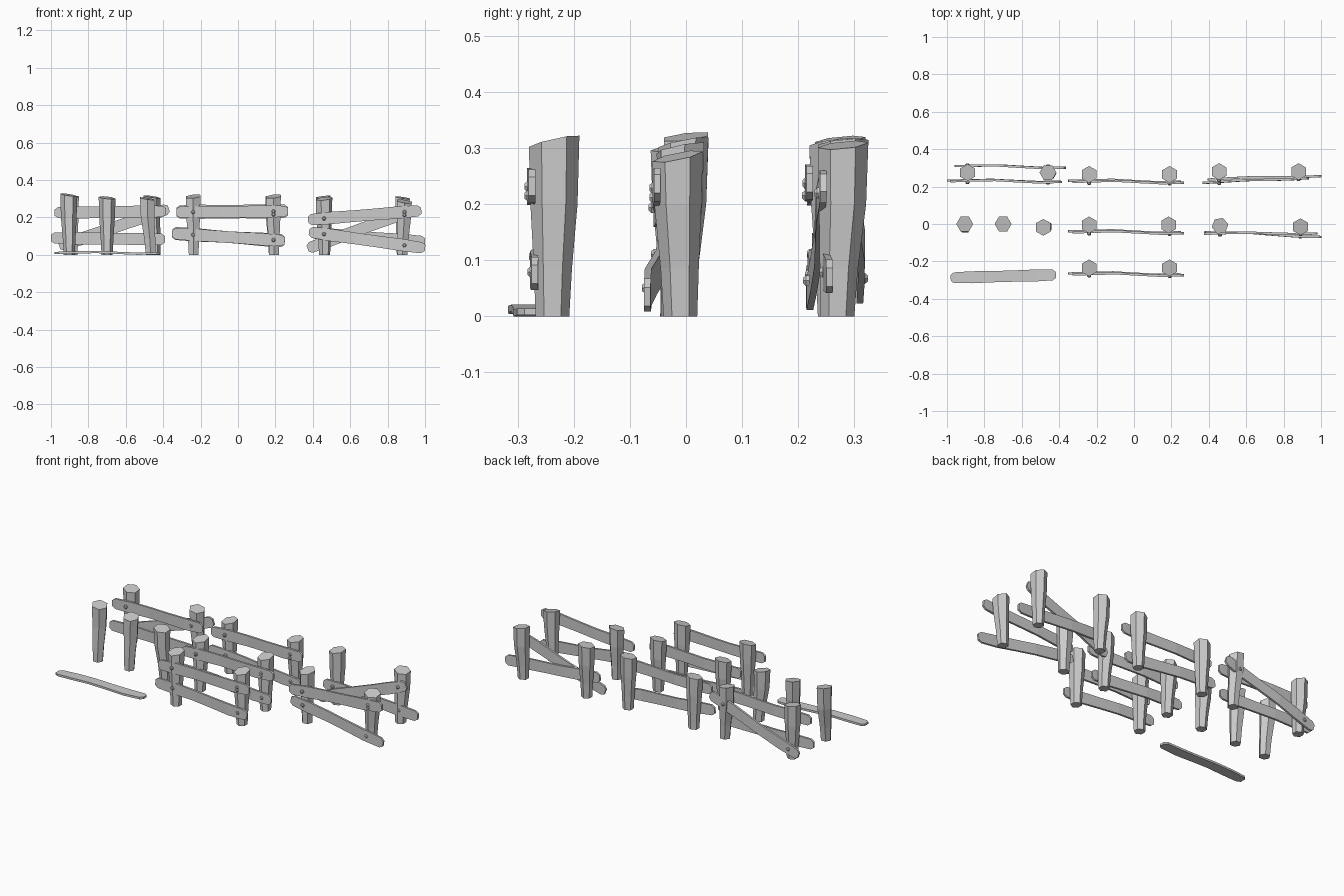
import bpy, bmesh
from math import cos, sin, pi, radians, hypot
from mathutils import Vector

if "Cube" in bpy.data.objects:
    bpy.data.objects.remove(bpy.data.objects["Cube"])


def loft(name, rings):
    """Closed solid skinned through rings of equal point count."""
    bm = bmesh.new()
    vs = [[bm.verts.new(p) for p in r] for r in rings]
    n = len(rings[0])
    for a, b in zip(vs, vs[1:]):
        for i in range(n):
            j = (i + 1) % n
            bm.faces.new((a[i], a[j], b[j], b[i]))
    bm.faces.new(vs[0])
    bm.faces.new(vs[-1])
    bmesh.ops.recalc_face_normals(bm, faces=bm.faces)
    me = bpy.data.meshes.new(name)
    bm.to_mesh(me)
    bm.free()
    ob = bpy.data.objects.new(name, me)
    bpy.context.collection.objects.link(ob)
    return ob


def post(x, y, bx=0.0, by=0.0, h=0.31, sx=0.0, sy=0.2, rot=30):
    """Six-sided post, wider at the top; bx, by shift the foot, sx, sy slope the top."""
    rings = []
    for z, r, k in ((0, .03, 1), (.085, .034, .75), (.2, .042, .1), (h, .045, 0)):
        ring = []
        for i in range(6):
            a = radians(rot) + i * pi / 3
            dx, dy = r * cos(a), r * sin(a)
            dz = sx * dx + sy * dy if z == h else 0
            ring.append((x + bx * k + dx, y + by * k + dy, z + dz))
        rings.append(ring)
    loft("fence_post", rings)


def board(name, a, b, wave, height=.066, thick=.012):
    """Warped board from a to b with rounded ends; wave is the sideways warp."""
    a, b = Vector(a), Vector(b)
    d = b - a
    flat = name == "fallen_board"
    across = Vector((-d.y, d.x, 0)).normalized() if flat else \
        Vector((-d.z, 0, d.x)) / hypot(d.x, d.z)
    out = Vector((0, 0, 1)) if flat else Vector((0, 1, 0))
    stations = ((0, .5, 0), (.03, .9, 0), (.2, 1, .6), (.4, .94, 1), (.6, .94, .1),
                (.8, 1, -.7), (.97, .9, -.2), (1, .5, -.2))
    rings = []
    for t, w, s in stations:
        c = a + d * t + out * (wave * s)
        u, v = across * (height * w / 2), out * (thick / 2)
        rings.append([c - u - v, c + u - v, c + u + v, c - u + v])
    loft(name, rings)


def nail(x, y, z, side=-1):
    """Six-sided nail head facing front (side -1) or back (side 1)."""
    rings = [[(x + r * cos(i * pi / 3), y + side * o, z + r * sin(i * pi / 3))
              for i in range(6)] for o, r in ((-.005, .011), (.004, .011), (.009, .006))]
    loft("nail_head", rings)


def rail(a, b, wave, posts, side=-1):
    """Rail with a nail where it crosses each post."""
    board("fence_rail", a, b, wave)
    for px in posts:
        t = (px - a[0]) / (b[0] - a[0])
        p = Vector(a).lerp(Vector(b), t)
        nail(px, p.y + side * .006, p.z, side)


# Posts, back row to front row
post(-.89, .275, .005, -.005, .315, -.12, .1)
post(-.46, .275, .015, -.005, .31, -.15, .1, 0)
post(-.24, .265, .003, 0, .305, .15, .15)
post(.19, .265, .003, 0, .31, .12, .12)
post(.455, .28, .005, -.01, .31, .12, .1)
post(.88, .28, -.005, -.01, .305, -.15, .1)
post(-.905, 0, .003, -.02, .32, -.15, .12, 0)
post(-.70, 0, .0, -.015, .305, -.1, .15, 0)
post(-.485, -.018, .018, .005, .30, -.15, .1)
post(-.24, -.005, .003, -.01, .30, .12, .2)
post(.185, -.005, .006, -.01, .31, .1, .2)
post(.46, -.01, .003, -.005, .30, .12, .2, 10)
post(.89, -.015, -.01, .005, .285, -.15, .2)
for px in (-.24, .19):
    post(px, -.235, .003, -.003, .312, .1, .22)

# Back left section: two front rails and a brace on the rear
lp = (-.89, -.46)
rail((-.98, .229, .225), (-.385, .226, .232), .007, lp)
rail((-1, .232, .09), (-.39, .228, .083), .006, lp)
rail((-.955, .31, .045), (-.37, .302, .247), .006, lp, 1)

# Centre sections: the same pair of rails in three rows
for y, dz in ((.225, .006), (-.045, -.004), (-.27, 0)):
    rail((-.33, y, .228 + dz), (.268, y - .003, .232 + dz), .007, (-.24, .19))
    rail((-.352, y + .006, .114 + dz), (.25, y + .002, .075 - dz), .007, (-.24, .19))
    nail(.19, y - .009, .215)

# Right middle section: rising upper rail, sagging lower rail
rp = (.46, .89)
rail((.375, -.052, .187), (.98, -.05, .236), .005, rp)
rail((.38, -.044, .122), (1, -.068, .035), .006, rp)
nail(.89, -.056, .212)

# Right back section: brace up to the right, lower rail falling
rail((.372, .22, .033), (.93, .246, .238), .004, (.455, .88))
rail((.395, .238, .115), (1, .257, .07), .005, (.455, .88))

# Board lying on the ground at front left
board("fallen_board", (-.98, -.288, .01), (-.418, -.272, .009), .005, .064)
